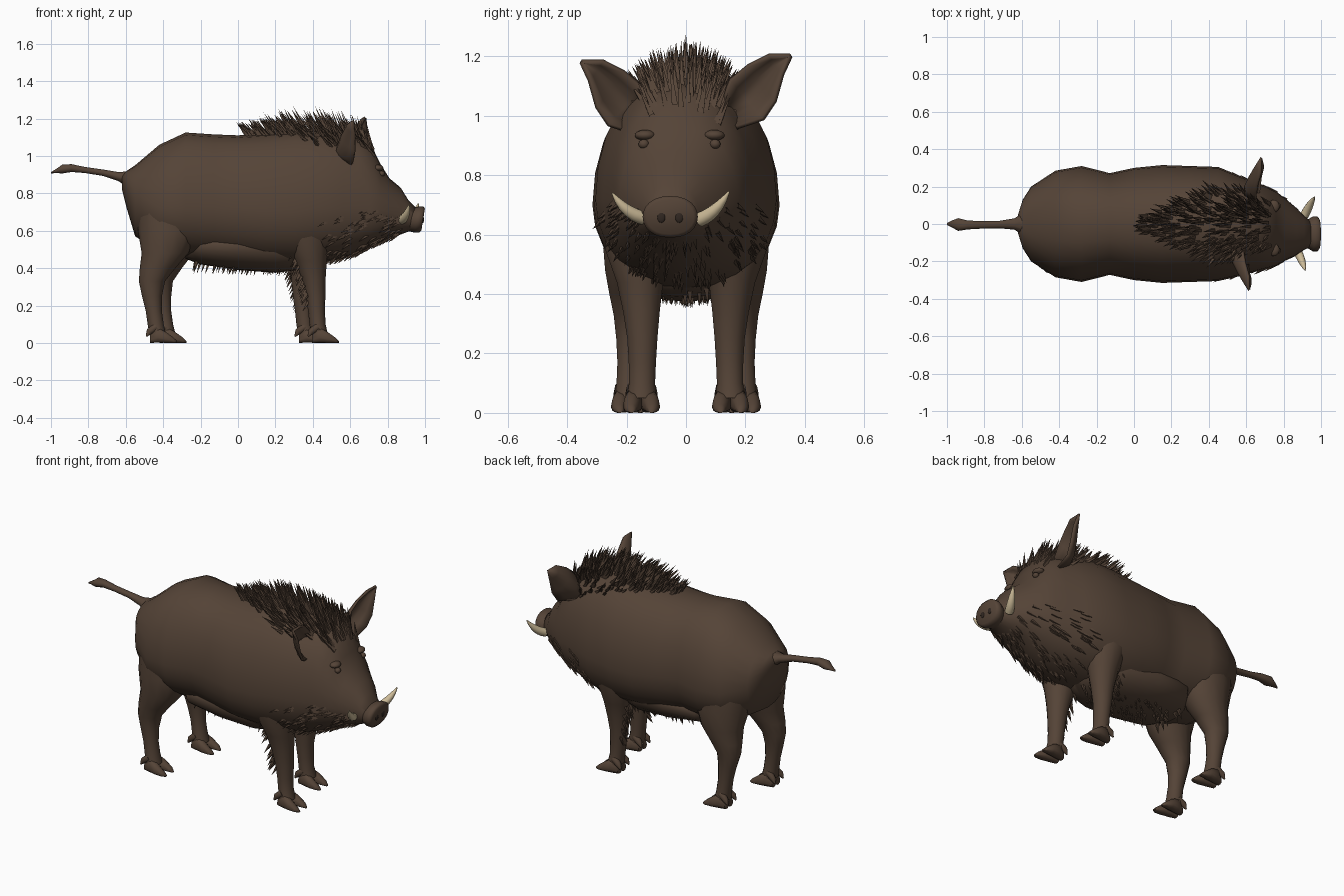
import bpy, bmesh, math, random
from math import sin, cos, pi, radians
from mathutils import Vector
from mathutils.bvhtree import BVHTree

random.seed(4)
if "Cube" in bpy.data.objects:
    bpy.data.objects.remove(bpy.data.objects["Cube"])


def material(name, color):
    m = bpy.data.materials.new(name)
    m.use_nodes = True
    m.diffuse_color = (*color, 1)
    bsdf = m.node_tree.nodes["Principled BSDF"]
    bsdf.inputs["Base Color"].default_value = (*color, 1)
    bsdf.inputs["Roughness"].default_value = 0.9
    return m


HIDE = material("brown hide", (0.09, 0.057, 0.038))
IVORY = material("ivory", (0.6, 0.49, 0.31))
DARK = material("dark brown", (0.03, 0.02, 0.015))


def finish(bm, name, mat=HIDE, sharp=60):
    bmesh.ops.recalc_face_normals(bm, faces=bm.faces)
    mesh = bpy.data.meshes.new(name)
    bm.to_mesh(mesh)
    mesh.shade_smooth()
    mesh.set_sharp_from_angle(angle=radians(sharp))
    mesh.materials.append(mat)
    ob = bpy.data.objects.new(name, mesh)
    bpy.context.collection.objects.link(ob)
    return ob


def ring_x(x, cy, w, bottom, mid, top, n=24):
    """Upright ring facing along x, with its own height above and below mid."""
    pts = []
    for i in range(n):
        c, s = cos(2 * pi * i / n), sin(2 * pi * i / n)
        y = math.copysign(abs(c) ** 0.85, c) * w
        pts.append(Vector((x, cy + y, mid + s * (top - mid if s > 0 else mid - bottom))))
    return pts


def ring_z(x, y, z, rx, ry, n=14):
    return [Vector((x + rx * cos(2 * pi * i / n), y + ry * sin(2 * pi * i / n), z)) for i in range(n)]


def loft(name, rings, mat=HIDE, sharp=60):
    bm = bmesh.new()
    rows = [[bm.verts.new(p) for p in r] for r in rings]
    n = len(rows[0])
    for a, b in zip(rows, rows[1:]):
        for i in range(n):
            j = (i + 1) % n
            bm.faces.new((a[i], a[j], b[j], b[i]))
    bm.faces.new(rows[0])
    bm.faces.new(rows[-1])
    return finish(bm, name, mat, sharp)


def tube(name, path, radii, mat=HIDE, n=10):
    """Tapered round tube through a list of points."""
    path = [Vector(p) for p in path]
    rings = []
    for i, p in enumerate(path):
        d = path[min(i + 1, len(path) - 1)] - path[max(i - 1, 0)]
        u = d.cross(Vector((0.3, 0.2, -1))).normalized()
        v = d.normalized().cross(u)
        rings.append([p + radii[i] * (u * cos(2 * pi * k / n) + v * sin(2 * pi * k / n)) for k in range(n)])
    return loft(name, rings, mat)


def bristle(bm, base, direction, length, radius):
    d = Vector(direction).normalized()
    u = d.orthogonal().normalized()
    v = d.cross(u)
    base = Vector(base) - d * 0.02
    ring = [bm.verts.new(base + radius * (u * cos(a) + v * sin(a))) for a in (0, pi / 2, pi, 3 * pi / 2)]
    tip = bm.verts.new(base + d * (length + 0.02))
    for i in range(4):
        bm.faces.new((ring[i], ring[(i + 1) % 4], tip))


def ellipsoid(name, loc, size, mat=HIDE):
    bm = bmesh.new()
    bmesh.ops.create_uvsphere(bm, u_segments=14, v_segments=9, radius=1)
    bmesh.ops.scale(bm, vec=size, verts=bm.verts)
    bmesh.ops.translate(bm, vec=loc, verts=bm.verts)
    return finish(bm, name, mat)


# Body and head: x, centre y, half width, bottom, middle, top
body = loft("body_and_head", [ring_x(*s) for s in [
    (-0.62, 0, 0.05, 0.82, 0.86, 0.9), (-0.595, 0, 0.13, 0.72, 0.83, 0.92),
    (-0.55, 0, 0.2, 0.57, 0.76, 0.95), (-0.42, 0, 0.285, 0.49, 0.72, 1.06),
    (-0.28, 0, 0.31, 0.46, 0.72, 1.125), (-0.13, 0, 0.272, 0.45, 0.72, 1.115),
    (0.0, 0, 0.3, 0.44, 0.72, 1.11), (0.15, 0, 0.315, 0.42, 0.7, 1.12),
    (0.3, 0, 0.31, 0.41, 0.7, 1.14), (0.45, 0, 0.305, 0.43, 0.72, 1.14),
    (0.56, -0.01, 0.27, 0.45, 0.72, 1.12), (0.65, -0.015, 0.24, 0.48, 0.72, 1.1),
    (0.71, -0.02, 0.22, 0.51, 0.71, 1.06), (0.76, -0.025, 0.2, 0.535, 0.71, 0.96),
    (0.81, -0.03, 0.165, 0.56, 0.7, 0.88), (0.87, -0.04, 0.125, 0.58, 0.68, 0.83),
    (0.91, -0.048, 0.09, 0.595, 0.67, 0.765), (0.945, -0.053, 0.07, 0.6, 0.66, 0.73)]])

# Shaggy belly, narrower than the flanks
loft("belly", [ring_x(*s) for s in [
    (-0.28, 0, 0.12, 0.45, 0.52, 0.56), (-0.2, 0, 0.21, 0.42, 0.52, 0.6),
    (0.0, 0, 0.23, 0.39, 0.52, 0.6), (0.2, 0, 0.22, 0.375, 0.52, 0.6),
    (0.33, 0, 0.17, 0.39, 0.5, 0.6), (0.42, 0, 0.1, 0.44, 0.5, 0.6)]])

# Snout disc with a flared rim, tilted slightly downward
snout = loft("snout", [ring_x(x, -0.053, w, 0.66 - h, 0.66, 0.66 + h) for x, w, h in [
    (0.9, 0.07, 0.06), (0.935, 0.08, 0.065), (0.955, 0.093, 0.07), (0.98, 0.093, 0.07), (0.99, 0.08, 0.058)]])
for v in snout.data.vertices:
    v.co.x += (v.co.z - 0.66) * 0.16
for side in (-1, 1):
    ellipsoid("nostril", (0.988, -0.053 + side * 0.03, 0.66), (0.006, 0.014, 0.02), DARK)

# Eyes and brows
for side in (-1, 1):
    y = -0.022 + side * 0.12
    ellipsoid("eye", (0.768, y, 0.905), (0.017, 0.018, 0.016))
    ellipsoid("brow", (0.748, y * 0.97, 0.935), (0.03, 0.035, 0.018))

# Tusks
for base, bend, tip in [((0.87, -0.135, 0.655), (0.9, -0.2, 0.665), (0.915, -0.248, 0.74)),
                        ((0.91, 0.045, 0.65), (0.94, 0.1, 0.67), (0.965, 0.145, 0.745))]:
    a, b, c = Vector(base), Vector(bend), Vector(tip)
    steps = [i / 6 for i in range(7)]
    tube("tusk", [a * (1 - t) ** 2 + b * 2 * t * (1 - t) + c * t * t for t in steps],
         [0.021 * (1 - t ** 2.5) + 0.003 for t in steps], IVORY)


# Ears: cupped leaves spanned between an inner and an outer edge
def ear(name, side, dx, dz):
    inner = [(0.65, 0.12, 1.04), (0.64, 0.15, 1.12), (0.65, 0.21, 1.17), (0.67, 0.28, 1.205), (0.67, 0.35, 1.205)]
    outer = [(0.66, 0.17, 0.96), (0.67, 0.26, 0.99), (0.68, 0.3, 1.05), (0.68, 0.325, 1.14), (0.672, 0.353, 1.2)]
    bm = bmesh.new()
    rows = []
    for k, (a, b) in enumerate(zip(inner, outer)):
        row = []
        for i in range(7):
            p = Vector(a).lerp(Vector(b), i / 6)
            p.x += dx - sin(pi * i / 6) * 0.08 * (1 - k / 4) ** 0.6
            p.y *= side
            p.z += dz
            row.append(bm.verts.new(p))
        rows.append(row)
    for a, b in zip(rows, rows[1:]):
        for i in range(6):
            bm.faces.new((a[i], a[i + 1], b[i + 1], b[i]))
    ob = finish(bm, name)
    thick = ob.modifiers.new("thickness", "SOLIDIFY")
    thick.thickness = 0.014
    thick.offset = 0


ear("left_ear", 1, 0.01, 0)
ear("right_ear", -1, -0.055, -0.02)

# Tail with a flattened tuft
loft("tail", [ring_x(x, cy, w, z - h, z, z + h, 10) for x, cy, w, z, h in [
    (-0.58, 0, 0.07, 0.87, 0.05), (-0.64, 0, 0.03, 0.89, 0.025), (-0.72, -0.003, 0.02, 0.91, 0.018),
    (-0.82, -0.005, 0.02, 0.925, 0.017), (-0.89, -0.005, 0.024, 0.935, 0.022),
    (-0.94, -0.003, 0.034, 0.93, 0.025), (-0.97, 0, 0.02, 0.92, 0.012), (-1.0, 0, 0.005, 0.91, 0.004)]])


# Legs: x, y, z, radius along x, radius along y
HIND = [(-0.37, 0.13, 0.78, 0.17, 0.13), (-0.37, 0.155, 0.6, 0.165, 0.13), (-0.39, 0.17, 0.48, 0.125, 0.105),
        (-0.43, 0.18, 0.4, 0.095, 0.08), (-0.46, 0.185, 0.33, 0.07, 0.06), (-0.46, 0.188, 0.25, 0.053, 0.048),
        (-0.45, 0.19, 0.17, 0.043, 0.042), (-0.44, 0.19, 0.1, 0.043, 0.045), (-0.43, 0.19, 0.05, 0.045, 0.05)]
FORE = [(0.36, 0.15, 0.7, 0.14, 0.13), (0.37, 0.16, 0.55, 0.12, 0.115), (0.39, 0.155, 0.44, 0.085, 0.08),
        (0.405, 0.15, 0.34, 0.063, 0.063), (0.415, 0.147, 0.25, 0.052, 0.052), (0.42, 0.147, 0.17, 0.045, 0.047),
        (0.425, 0.148, 0.1, 0.043, 0.045), (0.435, 0.15, 0.05, 0.045, 0.05)]
for label, stations, side, shift in [("right_hind", HIND, -1, 0), ("left_hind", HIND, 1, 0.05),
                                     ("right_fore", FORE, -1, 0), ("left_fore", FORE, 1, -0.07)]:
    rings = []
    for x, y, z, rx, ry in stations:
        rings.append(ring_z(x + shift * min(1, (0.75 - z) / 0.5) if z < 0.75 else x, y * side, z, rx, ry))
    loft(label + "_leg", rings)
    foot_x, foot_y = stations[-1][0] + shift, stations[-1][1] * side
    for toe in (-1, 1):
        loft(label + "_hoof", [ring_x(foot_x + dx, foot_y + toe * dy, w, 0, h / 3, h, 10) for dx, dy, w, h in [
            (-0.04, 0.02, 0.02, 0.05), (0, 0.027, 0.031, 0.085), (0.045, 0.034, 0.029, 0.06),
            (0.085, 0.036, 0.02, 0.03), (0.105, 0.033, 0.008, 0.01)]])
        tube(label + "_dewclaw", [(foot_x - 0.01, foot_y + toe * 0.028, 0.085),
                                  (foot_x - 0.045, foot_y + toe * 0.038, 0.06),
                                  (foot_x - 0.06, foot_y + toe * 0.04, 0.035)], [0.022, 0.017, 0.004])

# Mane bristles rooted on the back, leaning rearward and outward
probe = bmesh.new()
probe.from_mesh(body.data)
tree = BVHTree.FromBMesh(probe)
bm = bmesh.new()
for i in range(360):
    x = 0.04 + 0.68 * random.random() ** 0.85
    spread = min(0.19, 0.02 + x * 0.42) if x < 0.6 else 0.13
    y = random.uniform(-1, 1) * spread
    hit = tree.ray_cast(Vector((x, y, 2)), Vector((0, 0, -1)))[0]
    if hit:
        centre = 1 - abs(y) / 0.22
        lean = -0.9 + 0.75 * x + random.uniform(-0.2, 0.2)
        height = (0.075 + 0.065 * centre * min(1, x * 3)) * random.uniform(0.75, 1.1)
        bristle(bm, hit, (lean, y * 3, 0.45 + 0.7 * centre), height, 0.013)
finish(bm, "mane", sharp=80)

# Fringes under the belly, throat and cheeks, and behind the forelegs
bm = bmesh.new()
for i in range(90):
    x, y = random.uniform(-0.24, 0.36), random.uniform(-0.12, 0.12)
    bristle(bm, (x, y, 0.41 - 0.03 * (x + 0.24) + abs(y) * 0.15), (-0.3, y, -1), 0.045, 0.012)
for i in range(150):
    x = random.uniform(0.45, 0.86)
    a = random.uniform(-1.5, 1.5)
    w = 0.3 * (1 - x * 0.55)
    start = Vector((x, -0.02 + sin(a) * 0.6, 0.72 - cos(a) * 0.6))
    hit = tree.ray_cast(start, Vector((x, -0.02, 0.72)) - start)[0]
    if hit:
        bristle(bm, hit, (-0.9, sin(a) * 0.6, -0.6 * cos(a) - 0.3), 0.045, 0.011)
for side, shift in ((-1, 0), (1, -0.05)):
    for i in range(28):
        z = random.uniform(0.2, 0.5)
        bristle(bm, (0.37 - (z - 0.2) * 0.28 + shift, side * random.uniform(0.13, 0.19), z), (-0.6, side * 0.2, -1), 0.045, 0.011)
finish(bm, "fur_fringe", sharp=80)
